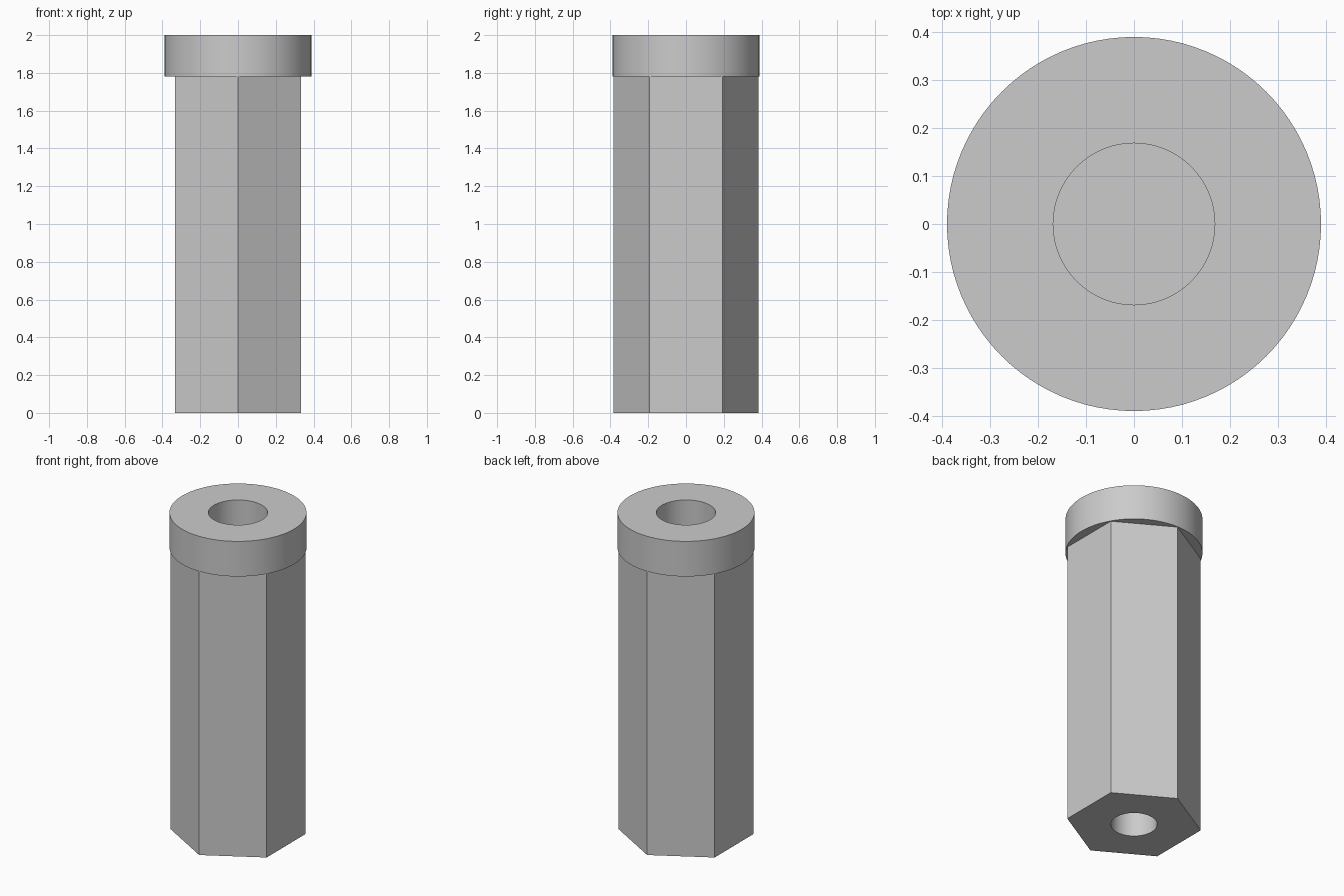
import bpy
import math

if "Cube" in bpy.data.objects:
    bpy.data.objects.remove(bpy.data.objects["Cube"], do_unlink=True)

BODY_TOP = 1.78
HEIGHT = 2.0
ROUND = 96

metal = bpy.data.materials.new("light_grey_metal")
metal.use_nodes = True
GREY = (0.6, 0.6, 0.6, 1.0)
metal.diffuse_color = GREY
metal.node_tree.nodes["Principled BSDF"].inputs["Base Color"].default_value = GREY


def prism(name, sides, radius, z0, z1, turn=0.0):
    """Upright prism from z0 to z1."""
    bpy.ops.mesh.primitive_cylinder_add(
        vertices=sides, radius=radius, depth=z1 - z0,
        location=(0, 0, (z0 + z1) / 2), rotation=(0, 0, turn))
    obj = bpy.context.object
    obj.name = name
    obj.data.name = name
    obj.data.materials.append(metal)
    return obj


def activate(obj):
    bpy.ops.object.select_all(action="DESELECT")
    obj.select_set(True)
    bpy.context.view_layer.objects.active = obj


def drill(obj, cutter):
    """Cut a hole and keep the result in the mesh."""
    activate(obj)
    mod = obj.modifiers.new("hole", "BOOLEAN")
    mod.operation = "DIFFERENCE"
    mod.solver = "EXACT"
    mod.object = cutter
    bpy.ops.object.modifier_apply(modifier=mod.name)


# Hexagonal body with corners pointing front and back, and round cap
body = prism("hex_body", 6, 0.385, 0, BODY_TOP)
cap = prism("round_cap", ROUND, 0.389, BODY_TOP, HEIGHT)

# Blind holes: wide one from the top, narrow one from the bottom
top_cutter = prism("top_hole_cutter", ROUND, 0.168, HEIGHT - 0.6, HEIGHT + 0.1)
bottom_cutter = prism("bottom_hole_cutter", ROUND, 0.131, -0.1, 0.6)
drill(cap, top_cutter)
drill(body, top_cutter)
drill(body, bottom_cutter)
for cutter in (top_cutter, bottom_cutter):
    bpy.data.objects.remove(cutter, do_unlink=True)

# Smooth round walls, crisp edges
for part in (body, cap):
    activate(part)
    bpy.ops.object.shade_smooth_by_angle(angle=math.radians(30))
